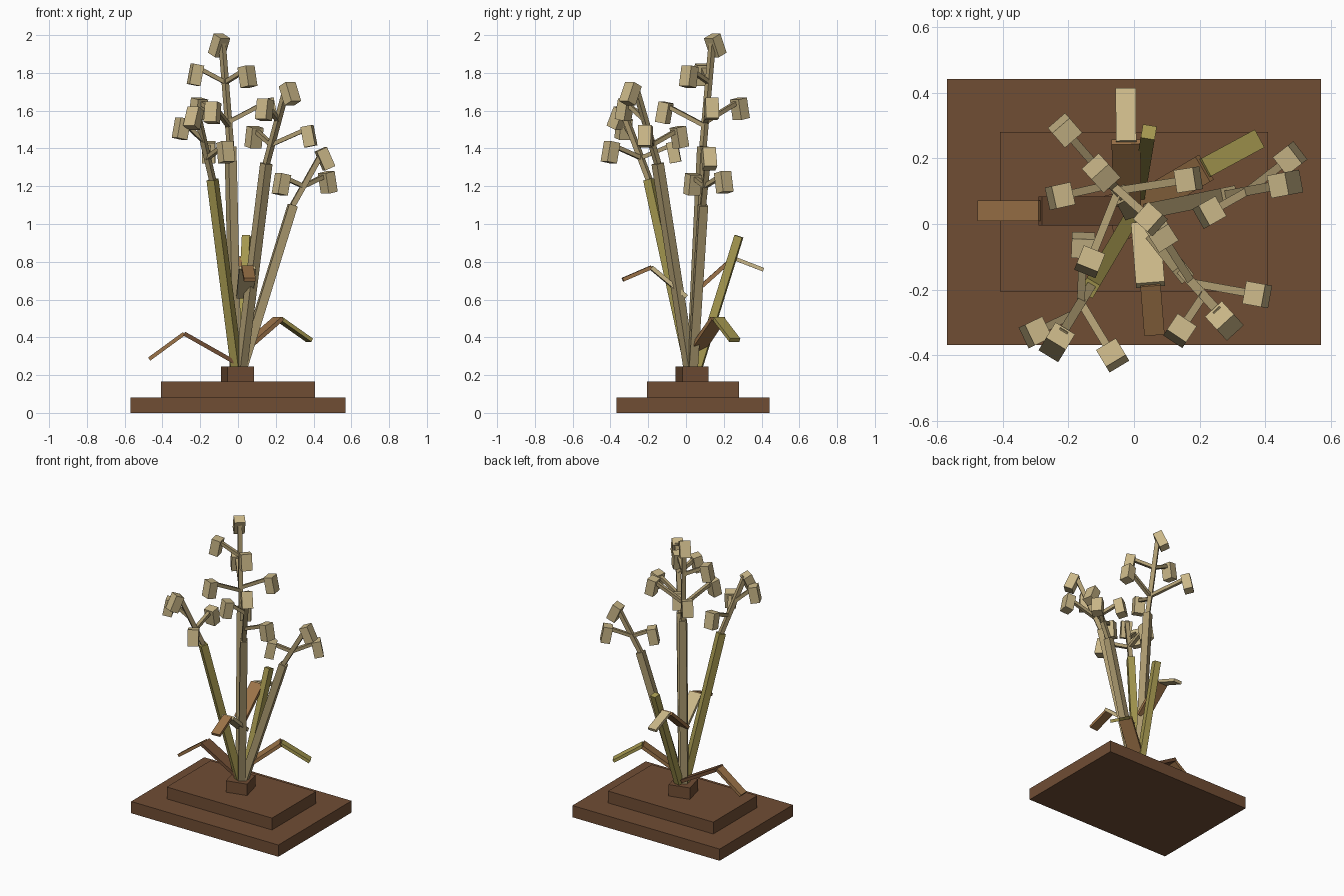
import bpy, math
from mathutils import Vector, Matrix

cube = bpy.data.objects.get("Cube")
if cube:
    bpy.data.objects.remove(cube, do_unlink=True)


def material(name, rgb):
    lin = [((c / 255 + 0.055) / 1.055) ** 2.4 for c in rgb] + [1]
    m = bpy.data.materials.new(name)
    m.use_nodes = True
    m.diffuse_color = lin
    node = next(n for n in m.node_tree.nodes if n.type == 'BSDF_PRINCIPLED')
    node.inputs["Base Color"].default_value = lin
    return m


BROWN = material("earth_brown", (112, 77, 52))
TAN = material("dry_leaf_tan", (156, 115, 72))
KHAKI = material("stem_khaki", (172, 154, 112))
CREAM = material("flower_cream", (202, 183, 136))
OLIVE = material("olive_green", (166, 153, 80))


def box(name, matrix, mat):
    bpy.ops.mesh.primitive_cube_add(size=1)
    ob = bpy.context.object
    ob.name = name
    ob.matrix_world = matrix
    ob.data.materials.append(mat)
    return ob


def bar(name, a, b, width, thick, mat):
    """Box running from a to b, its width held level."""
    a, b = Vector(a), Vector(b)
    d = b - a
    side = d.cross(Vector((0, 0, 1))).normalized()
    up = side.cross(d).normalized()
    rot = Matrix((side, up, d.normalized())).transposed().to_4x4()
    size = Matrix.Diagonal((width, thick, d.length, 1))
    return box(name, Matrix.Translation((a + b) / 2) @ rot @ size, mat)


def slab(name, centre, size, mat, turn=0):
    box(name, Matrix.Translation(centre) @ Matrix.Rotation(math.radians(turn), 4, 'Z')
        @ Matrix.Diagonal((*size, 1)), mat)


def flower(name, centre, outward, tilt):
    """Hanging block, its lower end swung outward."""
    c = Vector(centre)
    flat = Vector((outward.x, outward.y, 0)).normalized()
    t = math.radians(tilt)
    axis = flat * math.sin(t) - Vector((0, 0, math.cos(t)))
    bar(name, c - axis * 0.055, c + axis * 0.055, 0.07, 0.06, CREAM)
    return c - axis * 0.04


def plant(name, foot, joint, tip, mat, top, blooms):
    """Thick stem, thin upper stem, nodding top flower and side flowers."""
    foot, joint, tip = Vector(foot), Vector(joint), Vector(tip)
    bar(name + "_lower_stem", foot, joint, 0.047, 0.047, mat)
    bar(name + "_upper_stem", joint, tip, 0.028, 0.028, KHAKI)
    flower(name + "_top_flower", top, tip - joint, 24)
    for i, (z, centre) in enumerate(blooms):
        root = joint.lerp(tip, (z - joint.z) / (tip.z - joint.z))
        end = flower(f"{name}_flower_{i + 1}", centre, Vector(centre) - root, 11)
        bar(f"{name}_flower_stalk_{i + 1}", root, end, 0.024, 0.022, KHAKI)


# Stepped base
slab("base_lower", (0, 0.037, 0.041), (1.14, 0.81, 0.082), BROWN)
slab("base_upper", (0, 0.037, 0.123), (0.815, 0.486, 0.084), BROWN)
slab("base_block", (-0.003, 0.033, 0.205), (0.144, 0.144, 0.08), BROWN, 14)

# Flowering stems
plant("tall", (-0.012, 0.035, 0.23), (-0.04, 0.09, 1.41), (-0.085, 0.14, 1.97), KHAKI,
      (-0.1, 0.155, 1.945),
      [(1.75, (-0.225, 0.085, 1.79)), (1.75, (0.05, 0.015, 1.78)),
       (1.54, (0.165, 0.135, 1.61)), (1.54, (-0.21, 0.285, 1.61)),
       (1.52, (-0.135, -0.115, 1.59))])
plant("front_left", (0.015, 0.02, 0.23), (0.15, -0.15, 1.32), (0.26, -0.27, 1.73), KHAKI,
      (0.275, -0.295, 1.69),
      [(1.42, (0.085, -0.035, 1.46)), (1.42, (0.375, -0.215, 1.465)),
       (1.55, (0.14, -0.325, 1.605))])
plant("front_right", (-0.005, 0.025, 0.23), (-0.135, -0.195, 1.235), (-0.22, -0.335, 1.6), OLIVE,
      (-0.235, -0.36, 1.56),
      [(1.35, (-0.065, -0.4, 1.38)), (1.35, (-0.155, -0.065, 1.38)),
       (1.44, (-0.3, -0.33, 1.505))])
plant("left", (0.02, 0.035, 0.23), (0.29, 0.09, 1.1), (0.45, 0.12, 1.385), KHAKI,
      (0.46, 0.122, 1.345),
      [(1.2, (0.23, 0.035, 1.21)), (1.2, (0.475, 0.2, 1.22))])

# Bare shoot
bar("bare_shoot", (0.008, 0.06, 0.23), (0.045, 0.28, 0.935), 0.043, 0.043, OLIVE)

# Bent leaves: root, bend, tip, inner and outer colour
leaves = {
    "right_leaf": ((-0.02, 0.04, 0.27), (-0.285, 0.04, 0.42), (-0.47, 0.04, 0.285), BROWN, TAN),
    "left_leaf": ((0.02, 0.055, 0.33), (0.215, 0.17, 0.5), (0.378, 0.258, 0.385), TAN, OLIVE),
    "back_leaf": ((-0.022, 0.06, 0.65), (-0.024, 0.25, 0.82), (-0.025, 0.41, 0.758), TAN, CREAM),
    "front_leaf": ((0.035, 0.0, 0.615), (0.05, -0.185, 0.77), (0.062, -0.335, 0.705), CREAM, TAN),
}
for name, (root, bend, tip, inner, outer) in leaves.items():
    bar(name + "_inner", root, bend, 0.088, 0.022, inner)
    bar(name + "_outer", bend, tip, 0.062, 0.02, outer)
